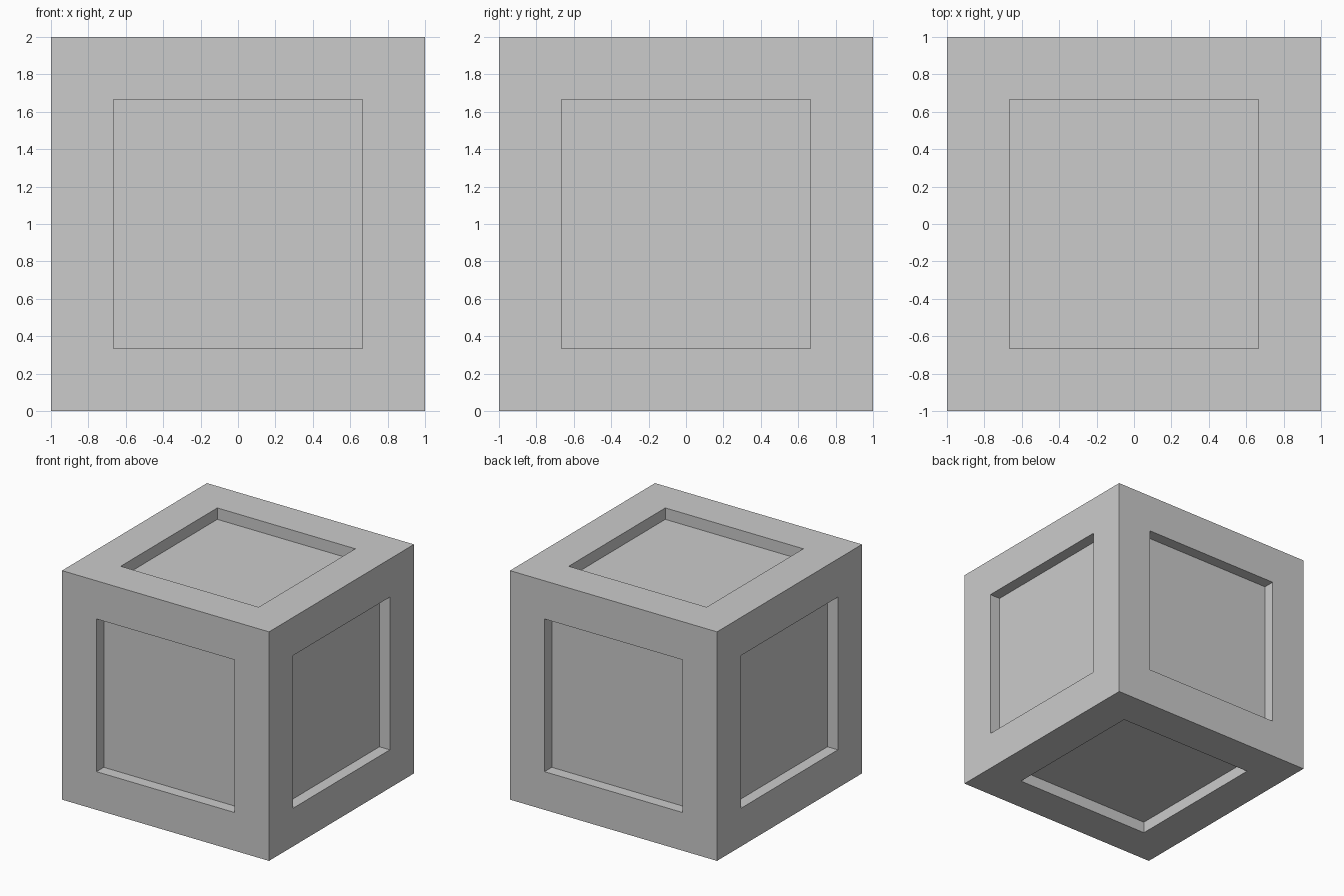
import bpy, bmesh

if "Cube" in bpy.data.objects:
    bpy.data.objects.remove(bpy.data.objects["Cube"])

BORDER = 1 / 3   # frame width on every side
DEPTH = 0.1      # panel recess

# Solid cube
bm = bmesh.new()
bmesh.ops.create_cube(bm, size=2.0)
bmesh.ops.translate(bm, verts=bm.verts, vec=(0, 0, 1))
bm.normal_update()

# Border frame on all six sides, then sink each panel straight in
panels = bm.faces[:]
bmesh.ops.inset_individual(bm, faces=panels, thickness=BORDER, use_even_offset=True)
panels = bmesh.ops.extrude_discrete_faces(bm, faces=panels)["faces"]
bm.normal_update()
for face in panels:
    bmesh.ops.translate(bm, verts=face.verts[:], vec=-face.normal * DEPTH)
bmesh.ops.recalc_face_normals(bm, faces=bm.faces)

mesh = bpy.data.meshes.new("panelled_crate")
bm.to_mesh(mesh)
bm.free()
crate = bpy.data.objects.new("panelled_crate", mesh)
bpy.context.collection.objects.link(crate)
